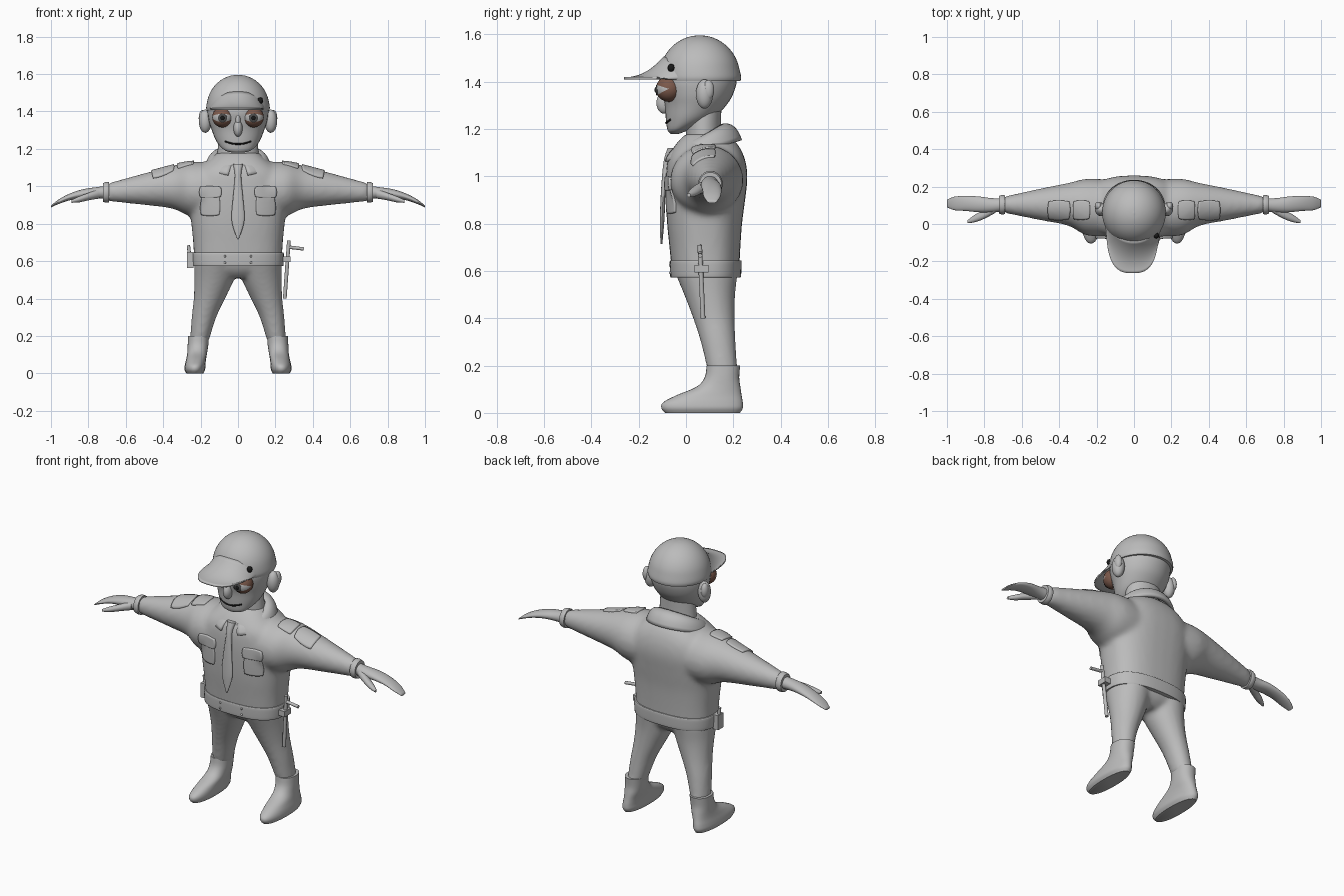
import bpy, bmesh, math
from mathutils import Matrix, Vector
from mathutils.bvhtree import BVHTree

if "Cube" in bpy.data.objects:
    bpy.data.objects.remove(bpy.data.objects["Cube"])


def material(name, rgb):
    m = bpy.data.materials.new(name)
    m.use_nodes = True
    m.diffuse_color = (*rgb, 1)
    m.node_tree.nodes["Principled BSDF"].inputs["Base Color"].default_value = (*rgb, 1)
    return m


GREY = material("plain grey", (.5, .5, .5))
BROWN = material("eyelid brown", (.2, .1, .07))
BLACK = material("black", (.01, .01, .01))
DARK = material("dark grey", (.07, .07, .07))


def finish(bm, name, *mats, mirror=False, thick=0, voxel=0):
    """Turn a bmesh into a smooth-shaded object with its modifiers."""
    bmesh.ops.recalc_face_normals(bm, faces=bm.faces)
    mesh = bpy.data.meshes.new(name)
    bm.to_mesh(mesh)
    bm.free()
    for m in mats or (GREY,):
        mesh.materials.append(m)
    for p in mesh.polygons:
        p.use_smooth = True
    mesh.set_sharp_from_angle(angle=math.radians(50))
    ob = bpy.data.objects.new(name, mesh)
    bpy.context.collection.objects.link(ob)
    if mirror:
        ob.modifiers.new("mirror", "MIRROR")
    if thick:
        mod = ob.modifiers.new("thickness", "SOLIDIFY")
        mod.thickness, mod.offset = thick, 0
    if voxel:
        mod = ob.modifiers.new("blend", "REMESH")
        mod.mode, mod.voxel_size, mod.use_smooth_shade = "VOXEL", voxel, True
        mod = ob.modifiers.new("soften", "SMOOTH")
        mod.factor, mod.iterations = .5, 8
    return ob


def dense(rows, k=4):
    """Smooth spline through the section rows."""
    rows = [Vector(r) for r in rows]
    out = []
    for i in range(len(rows) - 1):
        a, b, c, d = rows[max(i - 1, 0)], rows[i], rows[i + 1], rows[min(i + 2, len(rows) - 1)]
        for j in range(k):
            t = j / k
            out.append(b + (c - a) * t / 2 + (a - b * 2.5 + c * 2 - d / 2) * t * t
                       + (b * 1.5 - a / 2 - c * 1.5 + d / 2) * t ** 3)
    return out + [rows[-1]]


def loft(bm, axis, rows, power=2, sides=32):
    """Sections (position, centre a, centre b, radius a, radius b) along an axis."""
    rings = []
    for t, a, b, ra, rb in dense(rows):
        ring = []
        for i in range(sides):
            w = math.tau * i / sides
            c, s = math.cos(w), math.sin(w)
            u = a + max(ra, .002) * math.copysign(abs(c) ** (2 / power), c)
            v = b + max(rb, .002) * math.copysign(abs(s) ** (2 / power), s)
            ring.append(bm.verts.new((u, v, t) if axis == "z" else (t, u, v)))
        rings.append(ring)
    for p, q in zip(rings, rings[1:]):
        for i in range(sides):
            j = (i + 1) % sides
            bm.faces.new((p[i], p[j], q[j], q[i]))
    bm.faces.new(rings[0])
    bm.faces.new(rings[-1])


def upright(rows):
    """Rows of (height, front, back, half width) as centred sections."""
    return [(z, 0, (f + b) / 2, w, (b - f) / 2) for z, f, b, w in rows]


def ball(bm, at, radii, turn=0, axis="Y", seg=40):
    m = Matrix.Translation(at) @ Matrix.Diagonal((*radii, 1)) @ Matrix.Rotation(turn, 4, axis)
    bmesh.ops.create_uvsphere(bm, u_segments=seg, v_segments=seg // 2, radius=1, matrix=m)


def rod(bm, p, q, r):
    p, q = Vector(p), Vector(q)
    m = Matrix.Translation((p + q) / 2) @ (q - p).to_track_quat("Z", "Y").to_matrix().to_4x4()
    bmesh.ops.create_cone(bm, cap_ends=True, segments=16, radius1=r, radius2=r,
                          depth=(q - p).length, matrix=m)


def box(bm, at, size):
    bmesh.ops.create_cube(bm, size=1, matrix=Matrix.Translation(at) @ Matrix.Diagonal((*size, 1)))


def sheet(bm, nu, nv, fn):
    """Open grid surface from a function of u and v in 0..1."""
    g = [[bm.verts.new(fn(i / nu, j / nv)) for j in range(nv + 1)] for i in range(nu + 1)]
    for i in range(nu):
        for j in range(nv):
            bm.faces.new((g[i][j], g[i + 1][j], g[i + 1][j + 1], g[i][j + 1]))


# Shirt: torso blended with both sleeves
bm = bmesh.new()
loft(bm, "z", upright([(.6, -.06, .225, .235), (.7, -.07, .23, .24), (.8, -.08, .237, .25),
                       (.9, -.085, .25, .26), (1, -.085, .26, .26), (1.08, -.075, .247, .23),
                       (1.14, -.04, .215, .16), (1.18, 0, .165, .11)]), 2.5)
sleeve = [(.1, .085, .98, .15, .15), (.25, .09, .985, .152, .145), (.35, .105, .995, .115, .115),
          (.5, .105, .985, .085, .085), (.7, .103, .968, .043, .048)]
for s in (1, -1):
    loft(bm, "x", [(r[0] * s, *r[1:]) for r in sleeve])
shirt = finish(bm, "shirt", voxel=.014)

# Trousers: hips blended with both legs
bm = bmesh.new()
loft(bm, "z", upright([(.51, .02, .16, .09), (.55, -.02, .2, .19), (.62, -.05, .22, .232)]), 2.3)
for s in (1, -1):
    loft(bm, "z", [(z, s * a, b, ra, rb) for z, a, b, ra, rb in (
        (.17, .207, .156, .05, .063), (.3, .182, .136, .066, .074), (.4, .153, .118, .084, .088),
        (.5, .128, .1, .106, .108), (.6, .117, .085, .118, .135))])
finish(bm, "trousers", voxel=.012)

# Boots
bm = bmesh.new()
loft(bm, "z", [(.2, .211, .158, .056, .071), (.15, .214, .152, .055, .073), (.11, .218, .137, .053, .093),
               (.075, .224, .098, .053, .137), (.045, .229, .072, .055, .168),
               (.02, .231, .068, .055, .172), (0, .231, .07, .045, .158)], 2.2)
finish(bm, "boots", mirror=True)

# Cuffs and hands
bm = bmesh.new()
loft(bm, "x", [(.69, .103, .968, .05, .054), (.705, .103, .968, .052, .055), (.722, .103, .967, .047, .05)])
finish(bm, "cuffs", mirror=True)
bm = bmesh.new()
loft(bm, "x", [(.7, .103, .968, .035, .035), (.76, .1, .965, .038, .03), (.83, .105, .96, .042, .024),
               (.9, .11, .943, .04, .018), (.96, .11, .917, .036, .012), (1, .11, .892, .02, .005)])
loft(bm, "x", [(.74, .085, .96, .025, .025), (.8, .052, .945, .024, .02),
               (.85, .03, .93, .02, .016), (.89, .012, .92, .008, .008)])
finish(bm, "hands", mirror=True)

# Neck and head
bm = bmesh.new()
loft(bm, "z", upright([(1.1, 0, .16, .115), (1.18, 0, .148, .11), (1.3, 0, .15, .1)]))
finish(bm, "neck")
bm = bmesh.new()
loft(bm, "z", upright([(1.18, -.065, -.03, .03), (1.195, -.078, .01, .075), (1.24, -.085, .11, .115),
                       (1.3, -.09, .17, .14), (1.35, -.102, .2, .156), (1.41, -.112, .215, .162),
                       (1.47, -.08, .2, .15), (1.52, -.03, .15, .1)]))
head = finish(bm, "head")
bm = bmesh.new()
ball(bm, (0, -.092, 1.31), (.024, .033, .045))
ball(bm, (0, -.088, 1.35), (.016, .028, .05))
finish(bm, "nose")
bm = bmesh.new()
ball(bm, (.175, .078, 1.348), (.034, .036, .062))
ball(bm, (.19, .095, 1.365), (.02, .024, .042))
finish(bm, "ears", mirror=True)

# Eyes: lids are the faces above and below the opening
bm = bmesh.new()
ex, ey, ez = .083, -.072, 1.37
ball(bm, (ex, ey, ez), (.055, .055, .055), math.pi / 2)
for f in bm.faces:
    c = f.calc_center_median()
    f.material_index = 0 if -.47 < math.atan2(c.z - ez, ey - c.y) < .31 else 1
finish(bm, "eyes", GREY, BROWN, mirror=True)
for name, mat, y, r in (("irises", DARK, -.123, .024), ("pupils", BLACK, -.127, .011)):
    bm = bmesh.new()
    ball(bm, (ex, y, ez - .005), (r, .006, r), seg=24)
    finish(bm, name, mat, mirror=True)

bpy.context.view_layer.update()
deps = bpy.context.evaluated_depsgraph_get()
shirt_tree, head_tree = BVHTree.FromObject(shirt, deps), BVHTree.FromObject(head, deps)


def drop(tree, start, way):
    hit = tree.ray_cast(Vector(start), Vector(way))[0]
    return hit if hit is not None else Vector(start) + Vector(way)


# Mouth
bm = bmesh.new()
path = [drop(head_tree, (x / 100, -1, 1.226 + x * x * .0003), (0, 1, 0)) for x in range(-7, 8)]
for p, q in zip(path, path[1:]):
    rod(bm, p, q, .0045)
finish(bm, "mouth", BLACK)

# Cap: dome, brim and badge
bm = bmesh.new()
loft(bm, "z", [(1.402, 0, .06, .166, .17), (1.42, 0, .06, .17, .173)]
     + [(1.42 + .176 * math.sin(a), 0, .058, .168 * math.cos(a), .171 * math.cos(a))
        for a in (math.pi / 2 * i / 8 for i in range(1, 9))], sides=48)
finish(bm, "cap_dome")


def brim(u, v):
    a = math.pi * u
    c, s = math.cos(a), max(math.sin(a), 0)
    inner = Vector((.148 * c, .06 - .15 * s, 0))
    outer = Vector((.14 * math.copysign(abs(c) ** .7, c) - .008, -.263 * s ** .75, 0))
    p = inner.lerp(outer, v)
    p.z = 1.414 + .09 * s * (1 - v) ** 2.2
    return p


bm = bmesh.new()
sheet(bm, 40, 12, brim)
finish(bm, "cap_brim", thick=.01)
bm = bmesh.new()
ball(bm, (.119, -.062, 1.458), (.016, .016, .018), seg=8)
finish(bm, "cap_badge", BLACK)


# Collar: a folded band, high at the nape and open in front
def collar(u, v):
    gap = .16 + .16 * v
    a = gap + (math.tau - 2 * gap) * u
    front = (1 + math.cos(a)) / 2
    inner = Vector((.112 * math.sin(a), .075 - .078 * math.cos(a), 1.212 - .1 * front))
    outer = Vector((.166 * math.sin(a), .069 - .158 * math.cos(a), 1.15 - .093 * front))
    mid = inner.lerp(outer, .7)
    mid.z = inner.z + .012
    return inner * (1 - v) ** 2 + mid * 2 * v * (1 - v) + outer * v * v


bm = bmesh.new()
sheet(bm, 48, 8, collar)
finish(bm, "collar", thick=.02)

# Tie
bm = bmesh.new()
loft(bm, "z", [(1.12, 0, -.06, .028, .018), (1.06, 0, -.08, .017, .015), (.95, 0, -.095, .026, .01),
               (.84, 0, -.1, .035, .01), (.78, 0, -.102, .026, .008), (.715, 0, -.104, .003, .004)], sides=20)
finish(bm, "tie")


# Pockets, flaps and shoulder patches laid onto the shirt
def patch(name, cx, cv, hw, hv, top=False, thick=.016):
    def at(u, v):
        u, v = 2 * u - 1, 2 * v - 1
        x, w = cx + hw * u * math.sqrt(1 - v * v * .2), cv + hv * v * math.sqrt(1 - u * u * .2)
        return drop(shirt_tree, *(((x, w, 3), (0, 0, -1)) if top else ((x, -1, w), (0, 1, 0))))
    b = bmesh.new()
    sheet(b, 12, 12, at)
    finish(b, name, mirror=True, thick=thick)


patch("pockets", .147, .895, .052, .053)
patch("pocket_flaps", .147, .97, .06, .03, thick=.024)
patch("inner_shoulder_patches", .28, .075, .045, .05, True)
patch("outer_shoulder_patches", .4, .075, .06, .05, True)

# Belt with studs
bm = bmesh.new()
loft(bm, "z", [(.573, 0, .083, .238, .146), (.58, 0, .083, .243, .15),
               (.638, 0, .083, .245, .152), (.645, 0, .083, .24, .148)], 2.5, 48)
finish(bm, "belt")
bm = bmesh.new()
for z in (.592, .626):
    ball(bm, (.07, -.066, z), (.006, .006, .006), seg=12)
finish(bm, "belt_studs", mirror=True)

# Baton with side handle, and its holder
bm = bmesh.new()
rod(bm, (.25, .072, .4), (.272, .058, .71), .01)
rod(bm, (.27, .06, .675), (.352, .06, .665), .009)
finish(bm, "baton")
bm = bmesh.new()
box(bm, (.26, .065, .61), (.04, .06, .032))
finish(bm, "baton_holder")

# Radio on the other hip
bm = bmesh.new()
box(bm, (-.255, .065, .605), (.034, .05, .085))
rod(bm, (-.258, .065, .62), (-.265, .065, .685), .009)
finish(bm, "hip_radio")
